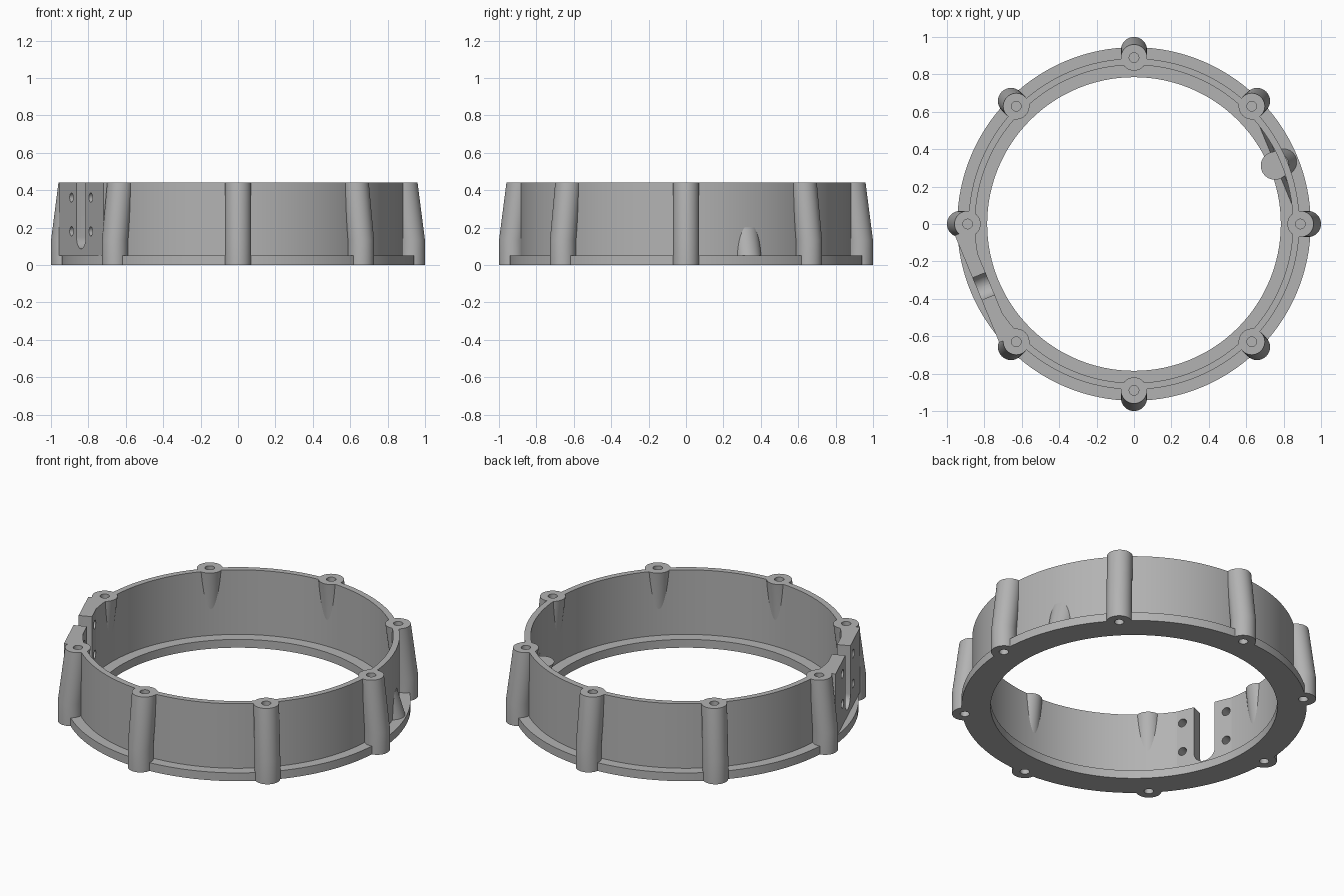
import bpy, bmesh, math
from mathutils import Matrix

if "Cube" in bpy.data.objects:
    bpy.data.objects.remove(bpy.data.objects["Cube"], do_unlink=True)

scene = bpy.context.scene
TOP, FLANGE = 0.44, 0.05
WALL_IN, WALL_OUT = 0.85, 0.885
SLOT_ANGLE, BUMP_ANGLE = 202.5, 22.5

grey = bpy.data.materials.new("mid_grey")
grey.use_nodes = True
grey.diffuse_color = (0.45, 0.45, 0.45, 1)
grey.node_tree.nodes["Principled BSDF"].inputs["Base Color"].default_value = (0.45, 0.45, 0.45, 1)

cutters = bpy.data.collections.new("cutters")
scene.collection.children.link(cutters)


def finish(name, bm, angle=0, cutter=False):
    """Turn a bmesh into an object rotated about z."""
    bmesh.ops.recalc_face_normals(bm, faces=bm.faces)
    bm.transform(Matrix.Rotation(math.radians(angle), 4, 'Z'))
    mesh = bpy.data.meshes.new(name)
    bm.to_mesh(mesh)
    bm.free()
    mesh.materials.append(grey)
    obj = bpy.data.objects.new(name, mesh)
    (cutters if cutter else scene.collection).objects.link(obj)
    obj.hide_render = cutter
    return obj


def loft(sections):
    """Skin a list of equal-length point loops and cap both ends."""
    bm = bmesh.new()
    rows = [[bm.verts.new(p) for p in s] for s in sections]
    n = len(rows[0])
    for a, b in zip(rows, rows[1:]):
        for i in range(n):
            j = (i + 1) % n
            bm.faces.new((a[i], a[j], b[j], b[i]))
    bm.faces.new(rows[0])
    bm.faces.new(rows[-1])
    return bm


def circle(x, z, r, n=40):
    return [(x + r * math.cos(math.tau * i / n), r * math.sin(math.tau * i / n), z) for i in range(n)]


def rect(x0, x1, half, z):
    return [(x0, -half, z), (x1, -half, z), (x1, half, z), (x0, half, z)]


def tube(name, r0, r1, z0, z1, n=128):
    """Round band with a rectangular section."""
    bm = bmesh.new()
    rows = []
    for i in range(n):
        c, s = math.cos(math.tau * i / n), math.sin(math.tau * i / n)
        rows.append([bm.verts.new((r * c, r * s, z)) for r, z in ((r0, z0), (r1, z0), (r1, z1), (r0, z1))])
    for i in range(n):
        a, b = rows[i], rows[(i + 1) % n]
        for k in range(4):
            m = (k + 1) % 4
            bm.faces.new((a[k], b[k], b[m], a[m]))
    return finish(name, bm)


# Base flange and upright wall
parts = [tube("base_flange", 0.785, 0.945, 0, FLANGE),
         tube("ring_wall", WALL_IN, WALL_OUT, FLANGE, TOP)]

# Eight leaning screw posts with blind holes at both ends
for i in range(8):
    a = i * 45
    parts.append(finish(f"screw_post_{i + 1}", loft([
        circle(0.93, 0, 0.07), circle(0.93, 0.13, 0.07), circle(0.89, TOP, 0.07)]), a))
    finish(f"top_hole_{i + 1}", loft([circle(0.89, TOP - 0.1, 0.026, 20), circle(0.89, TOP + 0.1, 0.026, 20)]), a, True)
    finish(f"bottom_hole_{i + 1}", loft([circle(0.93, -0.1, 0.026, 20), circle(0.93, 0.1, 0.026, 20)]), a, True)

# Flat mounting plate
parts.append(finish("mounting_plate", loft([
    rect(0.833, 0.908, 0.31, FLANGE), rect(0.833, 0.908, 0.31, TOP)]), SLOT_ANGLE))

# Open-topped slot with a round lower end
half, low = 0.064, 0.15
outline = [(half * math.cos(t), low + half * math.sin(t))
           for t in (math.pi + math.pi * k / 16 for k in range(17))]
outline += [(half, 0.6), (-half, 0.6)]
finish("slot_cutter", loft([[(x, y, z) for y, z in outline] for x in (0.7, 1.1)]), SLOT_ANGLE, True)

# Four screw holes through the plate
for y in (-0.135, 0.135):
    for z in (0.18, 0.36):
        hole = [[(x, y + p[0], z + p[1]) for p in circle(0, 0, 0.025, 20)] for x in (0.7, 1.1)]
        finish("plate_hole", loft(hole), SLOT_ANGLE, True)

# Short leaning bump and its inner backing
parts.append(finish("short_bump", loft([
    circle(0.875, 0.02, 0.07), circle(0.815, 0.2, 0.075)]), BUMP_ANGLE))
parts.append(finish("bump_backing", loft([
    rect(0.817, 0.852, 0.235, 0.03), rect(0.843, 0.852, 0.235, 0.2)]), BUMP_ANGLE))

# Cut the holes and slot, then shade
for obj in parts:
    bpy.ops.object.select_all(action='DESELECT')
    obj.select_set(True)
    bpy.context.view_layer.objects.active = obj
    if not obj.name.startswith("short") and not obj.name.startswith("bump"):
        mod = obj.modifiers.new("holes", 'BOOLEAN')
        mod.operation = 'DIFFERENCE'
        mod.solver = 'EXACT'
        mod.operand_type = 'COLLECTION'
        mod.collection = cutters
        bpy.ops.object.modifier_apply(modifier=mod.name)
    bpy.ops.object.shade_smooth_by_angle(angle=math.radians(30))

for obj in cutters.objects:
    obj.hide_set(True)
    obj.hide_render = True
